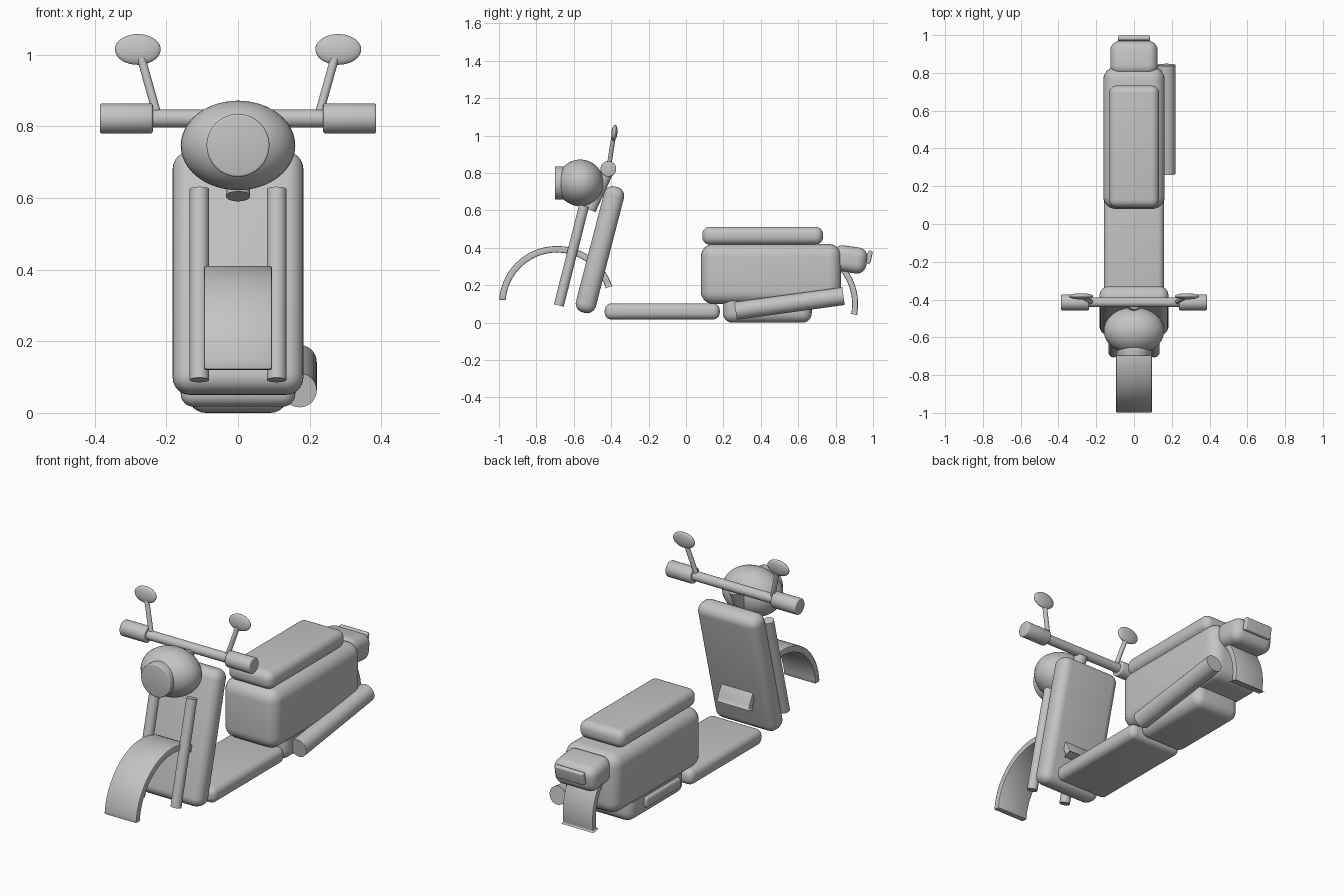
import bpy, bmesh, math
from mathutils import Vector, Matrix

if "Cube" in bpy.data.objects:
    bpy.data.objects.remove(bpy.data.objects["Cube"], do_unlink=True)

grey = bpy.data.materials.new("plain grey")
grey.use_nodes = True
colour = (0.55, 0.55, 0.55, 1)
grey.diffuse_color = colour
grey.node_tree.nodes["Principled BSDF"].inputs["Base Color"].default_value = colour


def finish(name, bm, matrix=Matrix(), angle=35):
    """Turn a bmesh into a smooth-shaded grey object."""
    bmesh.ops.recalc_face_normals(bm, faces=bm.faces)
    mesh = bpy.data.meshes.new(name)
    bm.to_mesh(mesh)
    bm.free()
    mesh.materials.append(grey)
    obj = bpy.data.objects.new(name, mesh)
    bpy.context.collection.objects.link(obj)
    obj.matrix_world = matrix
    bpy.ops.object.select_all(action="DESELECT")
    obj.select_set(True)
    bpy.context.view_layer.objects.active = obj
    bpy.ops.object.shade_smooth_by_angle(angle=math.radians(angle))
    return obj


def rounded_box(name, centre, size, radius, tilt=0):
    bm = bmesh.new()
    bmesh.ops.create_cube(bm, size=1)
    bmesh.ops.scale(bm, vec=size, verts=bm.verts)
    bmesh.ops.bevel(bm, geom=bm.edges[:], offset=radius, segments=6,
                    profile=0.5, affect="EDGES")
    turn = Matrix.Rotation(math.radians(tilt), 4, "X")
    return finish(name, bm, Matrix.Translation(centre) @ turn)


def rod(name, start, end, radius, rim=0):
    """Cylinder between two points, with an optional rounded rim."""
    start, end = Vector(start), Vector(end)
    axis = end - start
    bm = bmesh.new()
    bmesh.ops.create_cone(bm, cap_ends=True, segments=32, radius1=radius,
                          radius2=radius, depth=axis.length)
    if rim:
        rims = [e for e in bm.edges
                if abs(e.verts[0].co.z - e.verts[1].co.z) < 1e-5]
        bmesh.ops.bevel(bm, geom=rims, offset=rim, segments=3,
                        profile=0.5, affect="EDGES")
    turn = axis.to_track_quat("Z", "Y").to_matrix().to_4x4()
    return finish(name, bm, Matrix.Translation((start + end) / 2) @ turn)


def ellipsoid(name, centre, radii, tilt=0):
    bm = bmesh.new()
    bmesh.ops.create_uvsphere(bm, u_segments=40, v_segments=24, radius=1)
    bmesh.ops.scale(bm, vec=radii, verts=bm.verts)
    turn = Matrix.Rotation(math.radians(tilt), 4, "X")
    return finish(name, bm, Matrix.Translation(centre) @ turn)


def mudguard(name, centre_y, centre_z, radius, first, last, half_width, thickness):
    """Curved strip swept around the x axis between two angles."""
    bm = bmesh.new()
    inner = radius - thickness
    ring = [bm.verts.new((x, r, 0)) for x, r in
            ((-half_width, inner), (half_width, inner),
             (half_width, radius), (-half_width, radius))]
    face = bm.faces.new(ring)
    bmesh.ops.rotate(bm, verts=bm.verts, cent=(0, 0, 0),
                     matrix=Matrix.Rotation(math.radians(first), 3, "X"))
    bmesh.ops.spin(bm, geom=[face] + face.edges[:] + face.verts[:],
                   cent=(0, 0, 0), axis=(1, 0, 0), steps=32,
                   angle=math.radians(last - first), use_duplicate=False)
    # close the start of the strip if the sweep left it open
    bmesh.ops.holes_fill(bm, edges=[e for e in bm.edges if e.is_boundary])
    edges = [e for e in bm.edges if len(e.link_faces) == 2
             and e.calc_face_angle(0) > 1]
    bmesh.ops.bevel(bm, geom=edges, offset=0.006, segments=2,
                    profile=0.5, affect="EDGES")
    return finish(name, bm, Matrix.Translation((0, centre_y, centre_z)))


# Body
rounded_box("rear_body", (0, 0.455, 0.26), (0.325, 0.75, 0.32), 0.065)
rounded_box("seat", (0, 0.41, 0.465), (0.265, 0.645, 0.095), 0.04)
rounded_box("floorboard", (0, -0.127, 0.06), (0.32, 0.615, 0.085), 0.035)
rounded_box("engine_case", (0, 0.435, 0.08), (0.28, 0.475, 0.16), 0.05)
rounded_box("side_cover", (-0.135, 0.405, 0.075), (0.04, 0.3, 0.06), 0.018)
rounded_box("leg_shield", (0, -0.46, 0.39), (0.365, 0.11, 0.695), 0.048, -14.5)

# Tail
rounded_box("tail_housing", (0, 0.875, 0.338), (0.25, 0.185, 0.14), 0.05, -8)
rounded_box("tail_lamp", (0, 0.98, 0.35), (0.17, 0.025, 0.07), 0.009, -12)
mudguard("rear_mudguard", 0.61, 0.10, 0.31, -11, 80, 0.09, 0.032)

# Front end
mudguard("front_mudguard", -0.69, 0.10, 0.31, 18, 176, 0.095, 0.035)
ellipsoid("headlight_shell", (0, -0.565, 0.747), (0.16, 0.125, 0.125))
rod("headlight_lens", (0, -0.70, 0.747), (0, -0.64, 0.747), 0.088, 0.006)
rod("steering_stem", (0, -0.515, 0.605), (0, -0.42, 0.81), 0.034)
rod("exhaust", (0.172, 0.265, 0.063), (0.172, 0.842, 0.142), 0.048)

# Handlebar with mirrored grips, stalks, mirrors and fork legs
rod("handlebar", (-0.26, -0.415, 0.822), (0.26, -0.415, 0.822), 0.025)
for side, s in (("left", 1), ("right", -1)):
    rod(side + "_grip", (s * 0.238, -0.415, 0.822), (s * 0.386, -0.415, 0.822),
        0.042, 0.006)
    rod(side + "_mirror_stalk", (s * 0.225, -0.413, 0.83),
        (s * 0.27, -0.388, 0.99), 0.012)
    ellipsoid(side + "_mirror", (s * 0.28, -0.383, 1.015), (0.064, 0.016, 0.043), -5)
    rod(side + "_fork_leg", (s * 0.108, -0.68, 0.092), (s * 0.108, -0.545, 0.625), 0.027)
